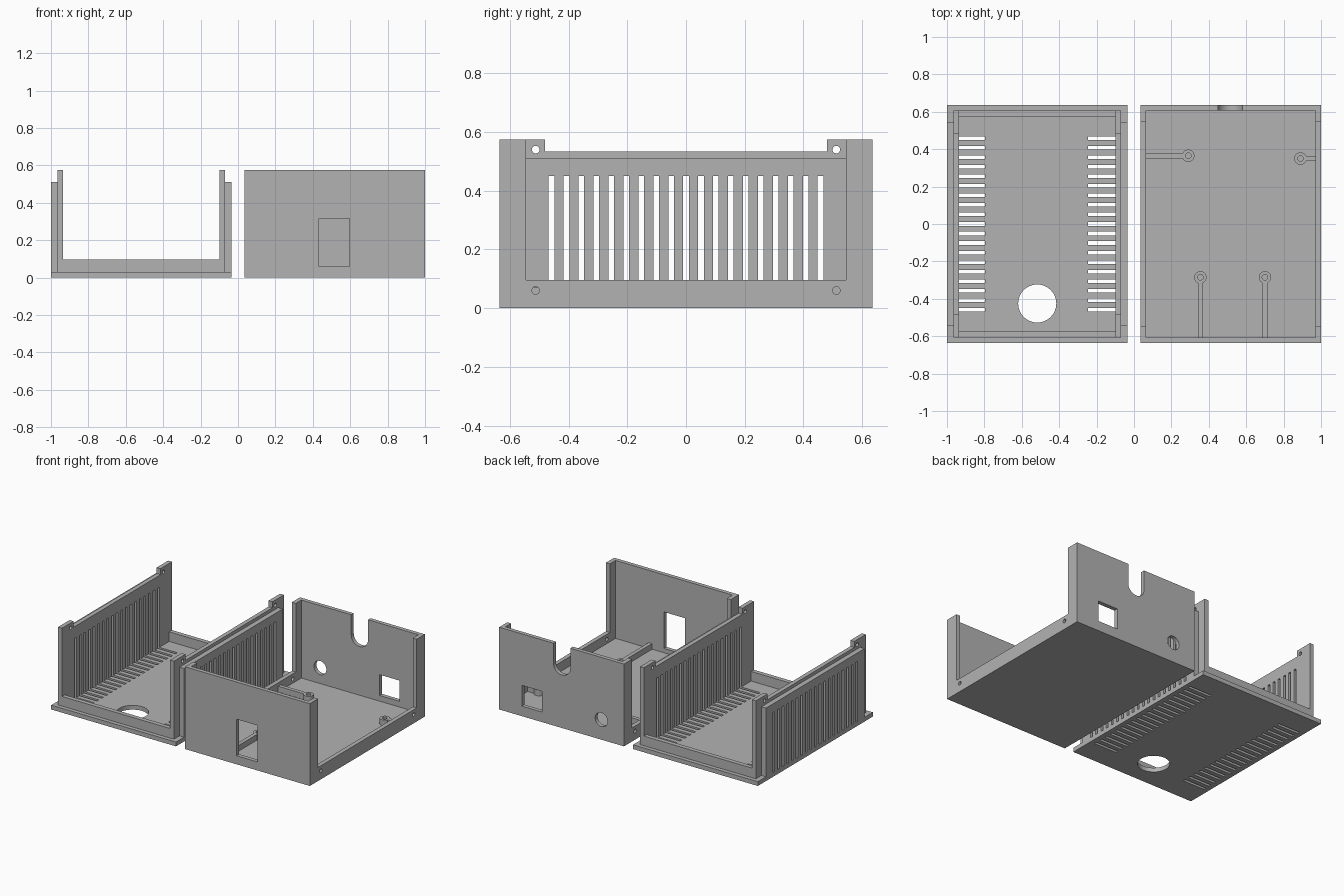
import bpy, bmesh
from mathutils import Matrix, Vector

if "Cube" in bpy.data.objects:
    bpy.data.objects.remove(bpy.data.objects["Cube"], do_unlink=True)

grey = bpy.data.materials.new("light_grey")
grey.use_nodes = True
colour = (0.45, 0.45, 0.45, 1)
grey.diffuse_color = colour
grey.node_tree.nodes["Principled BSDF"].inputs["Base Color"].default_value = colour


def add_box(bm, x, y, z):
    size = Vector((x[1] - x[0], y[1] - y[0], z[1] - z[0]))
    mid = Vector((sum(x) / 2, sum(y) / 2, sum(z) / 2))
    bmesh.ops.create_cube(bm, size=1, matrix=Matrix.Translation(mid) @ Matrix.Diagonal(size.to_4d()))


def add_rod(bm, centre, radius, length, axis="Z"):
    turn = {"X": Matrix.Rotation(1.5707963, 4, "Y"),
            "Y": Matrix.Rotation(1.5707963, 4, "X"), "Z": Matrix()}[axis]
    bmesh.ops.create_cone(bm, cap_ends=True, segments=32, radius1=radius, radius2=radius,
                          depth=length, matrix=Matrix.Translation(centre) @ turn)


def make(name, boxes=(), rods=()):
    bm = bmesh.new()
    for b in boxes:
        add_box(bm, *b)
    for r in rods:
        add_rod(bm, *r)
    mesh = bpy.data.meshes.new(name)
    bm.to_mesh(mesh)
    bm.free()
    mesh.materials.append(grey)
    obj = bpy.data.objects.new(name, mesh)
    bpy.context.collection.objects.link(obj)
    return obj


def combine(obj, operation, boxes=(), rods=()):
    """Apply one boolean with a temporary tool made of separate solids."""
    tool = make("tool", boxes, rods)
    tool.hide_render = True
    mod = obj.modifiers.new("tool", "BOOLEAN")
    mod.operation, mod.solver, mod.object = operation, "EXACT", tool
    graph = bpy.context.evaluated_depsgraph_get()
    mesh = bpy.data.meshes.new_from_object(obj.evaluated_get(graph))
    obj.modifiers.clear()
    obj.data = mesh
    bpy.data.objects.remove(tool, do_unlink=True)


def cut(obj, boxes=(), rods=()):
    combine(obj, "DIFFERENCE", boxes, rods)


END, IN_END, TOP, T = 0.635, 0.607, 0.575, 0.03
MID = 0.5175

# Vented cover: floor plate, inner tub with tabs, outer vent panels
plate = make("cover_floor", [((-1, -0.035), (-END, END), (0, T))])
tub = make("cover_walls", [((-0.965, -0.07), (-IN_END, IN_END), (T, TOP))])
cut(tub, [((-0.935, -0.1), (-0.576, 0.576), (0, 1))])
cut(tub, [((-0.935, -0.1), (-1, 1), (0.097, 1))])
cut(tub, [((-2, 1), (-0.48, 0.48), (0.533, 1))])
panels = [make(side + "_vent_panel", [(x, (-0.545, 0.545), (T, 0.51))])
          for side, x in (("right", (-1, -0.965)), ("left", (-0.07, -0.035)))]

# Vent slots, screw holes and the round floor opening
rows = [(-0.458 + i * 0.0509 - 0.0095, -0.458 + i * 0.0509 + 0.0095) for i in range(19)]
slots = [((-2, 1), y, (0.02, 0.45)) for y in rows]
for wall in [tub] + panels:
    cut(wall, slots)
cut(tub, rods=[((-MID, y, 0.54), 0.013, 2, "X") for y in (-0.512, 0.512)])
cut(plate, [(x, y, (-1, 1)) for y in rows for x in ((-0.967, -0.797), (-0.247, -0.068))],
    [((-MID, -0.425, 0), 0.102, 1)])

# Base tray: hollow block with open sides
tray = make("base_tray", [((0.035, 1), (-END, END), (0, TOP))])
cut(tray, [((0.065, 0.97), (-IN_END, IN_END), (T, 1))])
cut(tray, [((-1, 2), (-0.545, 0.545), (0.095, 1))])
cut(tray, rods=[((MID, y, 0.06), 0.013, 2, "X") for y in (-0.512, 0.512)])

# Front window, rear window, round port and rounded cable notch
cut(tray, [((0.433, 0.596), (-1, -0.5), (0.06, 0.315)),
           ((0.67, 0.825), (0.5, 1), (0.07, 0.215))],
    [((0.21, 0.7, 0.14), 0.048, 0.4, "Y")])
cut(tray, rods=[((0.515, 0.7, 0.435), 0.065, 0.4, "Y")])
cut(tray, [((0.45, 0.58), (0.5, 1), (0.435, 1))])

# Board posts, each with a rib running to the nearest wall
H, W = 0.07, 0.0135
posts = [(0.29, 0.365), (0.89, 0.35), (0.355, -0.285), (0.70, -0.285)]
ribs = [((0.06, 0.29), 0.365), ((0.89, 0.975), 0.35)]
supports = make("post_ribs", [(x, (y - W, y + W), (0.02, H)) for x, y in ribs]
                + [((x - W, x + W), (-0.61, y), (0.02, H)) for x, y in posts[2:]])
combine(supports, "UNION", rods=[((x, y, 0.045), 0.033, 0.05) for x, y in posts])
cut(supports, rods=[((x, y, 0.08), 0.015, 0.1) for x, y in posts])
supports.name = "board_posts"
